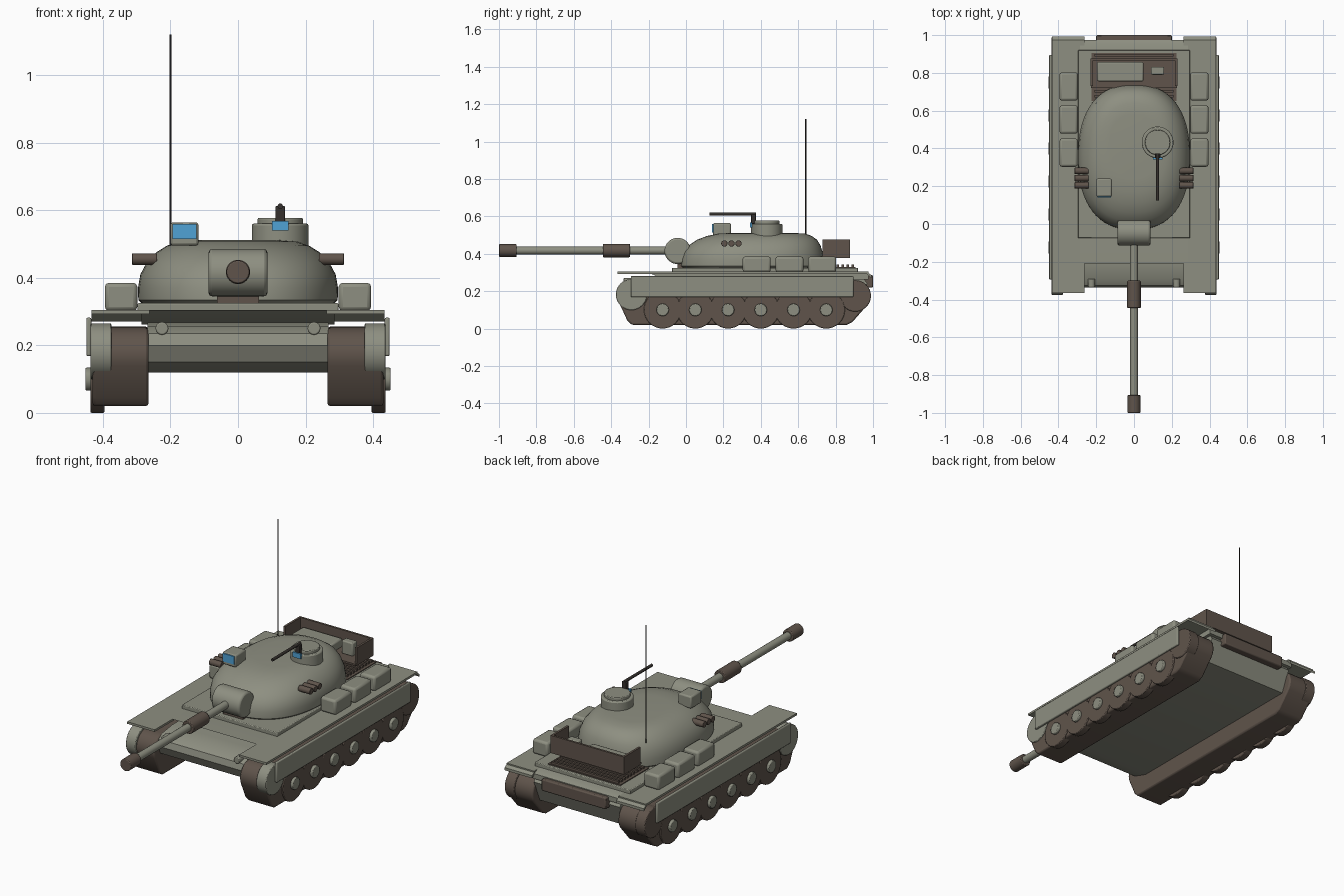
import bpy, bmesh, math
from mathutils import Matrix, Vector

if "Cube" in bpy.data.objects:
    bpy.data.objects.remove(bpy.data.objects["Cube"], do_unlink=True)


def material(name, rgb):
    m = bpy.data.materials.new(name)
    m.use_nodes = True
    m.diffuse_color = (*rgb, 1)
    m.node_tree.nodes["Principled BSDF"].inputs["Base Color"].default_value = (*rgb, 1)
    return m


OLIVE = material("olive grey paint", (0.27, 0.275, 0.22))
BROWN = material("dark brown", (0.115, 0.088, 0.07))
BLACK = material("gun metal", (0.035, 0.03, 0.026))
BLUE = material("blue glass", (0.08, 0.36, 0.66))


def finish(name, bm, mat, bevel=0, segments=2):
    bmesh.ops.recalc_face_normals(bm, faces=bm.faces)
    me = bpy.data.meshes.new(name)
    bm.to_mesh(me)
    bm.free()
    ob = bpy.data.objects.new(name, me)
    bpy.context.collection.objects.link(ob)
    me.materials.append(mat)
    if bevel:
        mod = ob.modifiers.new("Bevel", "BEVEL")
        mod.width, mod.segments, mod.limit_method = bevel, segments, "ANGLE"
    bpy.ops.object.select_all(action="DESELECT")
    ob.select_set(True)
    bpy.context.view_layer.objects.active = ob
    bpy.ops.object.shade_smooth_by_angle(angle=math.radians(35))
    return ob


def box(name, x, y, z, mat=OLIVE, bevel=0):
    """Block from ranges along each axis."""
    bm = bmesh.new()
    bmesh.ops.create_cube(bm, size=1)
    for v in bm.verts:
        for i, (a, b) in enumerate((x, y, z)):
            v.co[i] = (a + b) / 2 + v.co[i] * (b - a)
    return finish(name, bm, mat, bevel)


def rod(name, start, end, r, mat=OLIVE, sides=24, bevel=0, r2=None):
    """Cylinder between two points."""
    a, b = Vector(start), Vector(end)
    bm = bmesh.new()
    rot = (b - a).to_track_quat("Z", "Y").to_matrix().to_4x4()
    bmesh.ops.create_cone(bm, cap_ends=True, segments=sides, radius1=r,
                          radius2=r if r2 is None else r2, depth=(b - a).length,
                          matrix=Matrix.Translation((a + b) / 2) @ rot)
    return finish(name, bm, mat, bevel)


def extrude_x(name, profile, x, mat=OLIVE, bevel=0):
    """Side profile of (y, z) points swept across an x range."""
    bm = bmesh.new()
    face = bm.faces.new([bm.verts.new((x[0], py, pz)) for py, pz in profile])
    geo = bmesh.ops.extrude_face_region(bm, geom=[face])["geom"]
    bmesh.ops.translate(bm, verts=[g for g in geo if isinstance(g, bmesh.types.BMVert)],
                        vec=(x[1] - x[0], 0, 0))
    return finish(name, bm, mat, bevel)


def arc(cy, cz, r, a0, a1, n=10):
    angles = [math.radians(a0 + (a1 - a0) * i / n) for i in range(n + 1)]
    return [(cy + r * math.cos(a), cz + r * math.sin(a)) for a in angles]


# Hull
nose = [(-0.22, 0.12), (-0.31, 0.15), (-0.335, 0.2), (-0.325, 0.235), (-0.29, 0.255), (-0.2, 0.268)]
extrude_x("lower_hull", nose + [(0.95, 0.268), (0.97, 0.24), (0.92, 0.12)], (-0.268, 0.268))
extrude_x("upper_hull", [(-0.12, 0.262), (-0.21, 0.304), (0.945, 0.304), (0.975, 0.29),
                         (0.975, 0.262)], (-0.285, 0.285))
box("engine_and_turret_deck", (-0.297, 0.297), (-0.075, 0.92), (0.3, 0.325), bevel=0.004)
box("rear_plank", (-0.2, 0.2), (0.95, 1.0), (0.22, 0.285), BROWN, 0.006)

# Running gear, fenders and stowage on both sides
track = (arc(0.9, 0.172, 0.083, -35, 90) + arc(-0.285, 0.172, 0.08, 90, 205)
         + [(-0.315, 0.045), (-0.29, 0.02), (0.86, 0.02), (0.89, 0.035)])
for s, side in ((1, "left"), (-1, "right")):
    extrude_x(f"{side}_track", track, (s * 0.265, s * 0.43), BROWN, 0.008)
    rod(f"{side}_front_sprocket", (s * 0.375, -0.292, 0.182), (s * 0.436, -0.292, 0.182), 0.083, sides=32, bevel=0.004)
    rod(f"{side}_rear_idler", (s * 0.375, 0.905, 0.175), (s * 0.436, 0.905, 0.175), 0.084, BROWN, 32, 0.004)
    for i in range(6):
        y = -0.125 + 0.175 * i
        rod(f"{side}_road_wheel_{i + 1}", (s * 0.395, y, 0.1), (s * 0.437, y, 0.1), 0.1, BROWN, 32, 0.004)
        rod(f"{side}_wheel_hub_{i + 1}", (s * 0.43, y, 0.1), (s * 0.452, y, 0.1), 0.034, sides=12, bevel=0.004)
    box(f"{side}_skirt", sorted((s * 0.434, s * 0.449)), (-0.295, 0.895), (0.168, 0.282), bevel=0.005)
    box(f"{side}_fender", sorted((s * 0.262, s * 0.433)), (-0.366, 0.975), (0.292, 0.304))
    extrude_x(f"{side}_rear_mudguard", [(0.965, 0.292), (0.965, 0.304), (0.992, 0.285), (0.992, 0.27)],
              (s * 0.262, s * 0.433))
    for i, y in enumerate((0.303, 0.478, 0.653)):
        box(f"{side}_stowage_box_{i + 1}", sorted((s * 0.298, s * 0.394)), (y, y + 0.15),
            (0.302, 0.385), bevel=0.012)
    rod(f"{side}_headlight", (s * 0.225, -0.29, 0.25), (s * 0.225, -0.335, 0.25), 0.019, sides=20, bevel=0.004)
    for i, y in enumerate((0.205, 0.243, 0.281)):
        rod(f"{side}_smoke_tube_{i + 1}", (s * 0.24, y, 0.455), (s * 0.314, y, 0.455), 0.017, BROWN, 16, 0.002)

# Engine grille
box("grille_base", (-0.225, 0.225), (0.65, 0.905), (0.32, 0.33), BROWN)
for i in range(9):
    y = 0.67 + 0.027 * i
    box(f"grille_slat_{i + 1}", (-0.21, 0.21), (y, y + 0.013), (0.328, 0.342), BROWN)

# Turret, lofted from rounded plan rings: height, centre y, half width, half length
N = 64
rings = [(0.322, 0.355, 0.283, 0.37), (0.334, 0.355, 0.295, 0.385), (0.37, 0.355, 0.296, 0.383),
         (0.41, 0.358, 0.289, 0.372), (0.445, 0.367, 0.27, 0.352), (0.475, 0.38, 0.242, 0.32),
         (0.495, 0.392, 0.21, 0.28), (0.507, 0.405, 0.175, 0.235), (0.511, 0.41, 0.13, 0.17)]
bm = bmesh.new()
loops = []
for z, cy, w, l in rings:
    loop = []
    for i in range(N):
        c, t = math.cos(2 * math.pi * i / N), math.sin(2 * math.pi * i / N)
        loop.append(bm.verts.new((w * math.copysign(abs(c) ** 0.84, c),
                                  cy + l * math.copysign(abs(t) ** 0.84, t), z)))
    loops.append(loop)
for lo, hi in zip(loops, loops[1:]):
    for i in range(N):
        j = (i + 1) % N
        bm.faces.new((lo[i], lo[j], hi[j], hi[i]))
bm.faces.new(loops[0])
bm.faces.new(loops[-1])
finish("turret", bm, OLIVE)

# Main gun
rod("mantlet", (-0.087, -0.045, 0.415), (0.087, -0.045, 0.415), 0.07, sides=40, bevel=0.01)
box("mantlet_seal", (-0.062, 0.062), (-0.045, 0.03), (0.325, 0.36), BROWN)
rod("gun_barrel", (0, -0.06, 0.417), (0, -0.95, 0.417), 0.021)
rod("bore_evacuator", (0, -0.3, 0.417), (0, -0.445, 0.417), 0.036, BROWN, bevel=0.004)
rod("muzzle", (0, -0.905, 0.417), (0, -1.0, 0.417), 0.034, BROWN, bevel=0.004)

# Gunner's sight
box("sight_housing", (-0.2, -0.117), (0.145, 0.24), (0.495, 0.564), bevel=0.008)
box("sight_glass", (-0.194, -0.123), (0.14, 0.147), (0.514, 0.559), BLUE)

# Commander's cupola and machine gun
rod("cupola", (0.125, 0.432, 0.49), (0.125, 0.432, 0.56), 0.084, sides=40, bevel=0.006)
rod("cupola_hatch", (0.125, 0.432, 0.555), (0.125, 0.432, 0.577), 0.067, sides=40, bevel=0.004)
box("cupola_glass", (0.1, 0.15), (0.342, 0.352), (0.54, 0.568), BLUE)
box("machine_gun_mount", (0.111, 0.139), (0.348, 0.374), (0.56, 0.612), BLACK, 0.003)
rod("machine_gun", (0.125, 0.374, 0.612), (0.125, 0.125, 0.612), 0.008, BLACK, 12)

# Radio antenna
rod("antenna", (-0.2, 0.64, 0.46), (-0.2, 0.64, 1.12), 0.003, BLACK, 8)

# Rear turret basket with its load
box("basket_floor", (-0.228, 0.228), (0.72, 0.875), (0.378, 0.388), BROWN)
box("basket_rear_wall", (-0.228, 0.228), (0.865, 0.877), (0.378, 0.477), BROWN)
for s, side in ((1, "left"), (-1, "right")):
    box(f"basket_{side}_wall", sorted((s * 0.217, s * 0.229)), (0.73, 0.877), (0.378, 0.477), BROWN)
box("basket_large_case", (-0.195, 0.05), (0.755, 0.858), (0.385, 0.435), bevel=0.008)
box("basket_small_case", (0.09, 0.16), (0.79, 0.832), (0.385, 0.46), bevel=0.006)
